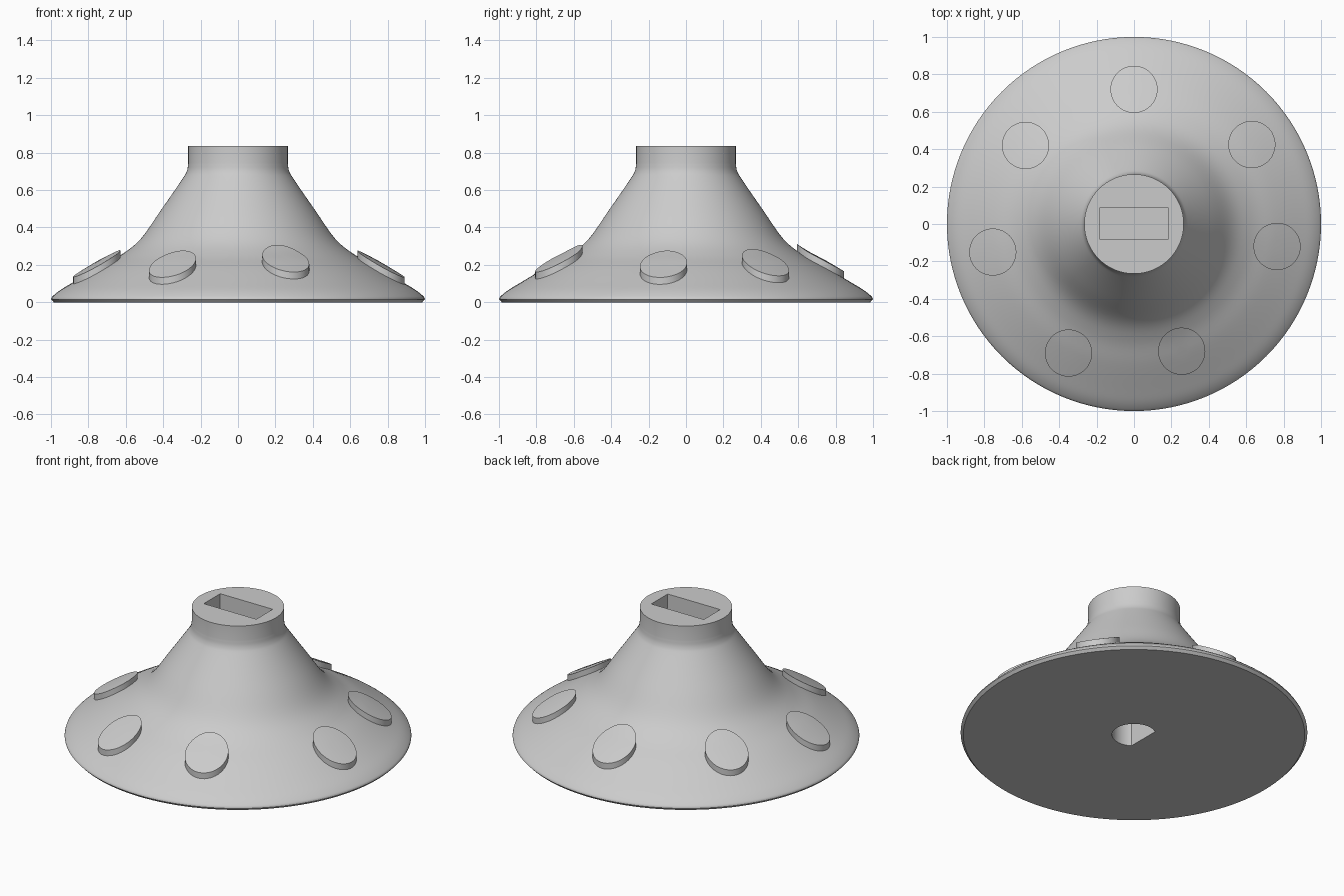
import bpy, bmesh, math
from mathutils import Vector

cube = bpy.data.objects.get("Cube")
if cube:
    bpy.data.objects.remove(cube, do_unlink=True)

grey = bpy.data.materials.new("light grey")
grey.use_nodes = True
GREY = (0.6, 0.6, 0.6, 1)
grey.diffuse_color = GREY
grey.node_tree.nodes["Principled BSDF"].inputs["Base Color"].default_value = GREY

# Flared body outline from rim to neck, as (radius, height)
KEYS = [(1, 0.016), (0.992, 0.031), (0.952, 0.064), (0.88, 0.108), (0.75, 0.185),
        (0.626, 0.253), (0.522, 0.337), (0.418, 0.484), (0.302, 0.652),
        (0.274, 0.7), (0.266, 0.745)]
HEIGHT = 0.835


def smooth_curve(points, steps=5):
    """Catmull-Rom curve through the points."""
    p = [Vector(q) for q in points]
    p = [2 * p[0] - p[1]] + p + [2 * p[-1] - p[-2]]
    out = []
    for a, b, c, d in zip(p, p[1:], p[2:], p[3:]):
        for i in range(steps):
            t = i / steps
            out.append(0.5 * (2 * b + (c - a) * t + (2 * a - 5 * b + 4 * c - d) * t * t
                              + (3 * b - a - 3 * c + d) * t ** 3))
    return out + [p[-2]]


SURFACE = smooth_curve(KEYS)


def surface_height(r):
    for a, b in zip(SURFACE, SURFACE[1:]):
        if b.x <= r <= a.x:
            return a.y + (b.y - a.y) * (a.x - r) / (a.x - b.x)
    return 0


def finish(name, bm, smooth=True):
    bmesh.ops.recalc_face_normals(bm, faces=bm.faces)
    mesh = bpy.data.meshes.new(name)
    bm.to_mesh(mesh)
    bm.free()
    mesh.materials.append(grey)
    obj = bpy.data.objects.new(name, mesh)
    bpy.context.collection.objects.link(obj)
    if smooth:
        shade(obj)
    return obj


def shade(obj):
    bpy.ops.object.select_all(action="DESELECT")
    obj.select_set(True)
    bpy.context.view_layer.objects.active = obj
    bpy.ops.object.shade_smooth_by_angle(angle=math.radians(30))


def ring(bm, radius, count, place):
    """Ring of vertices; place maps plan x, y to a 3D point."""
    return [bm.verts.new(place(radius * math.cos(i * math.tau / count),
                               radius * math.sin(i * math.tau / count)))
            for i in range(count)]


def bridge(bm, low, high):
    n = len(low)
    for i in range(n):
        j = (i + 1) % n
        bm.faces.new((low[i], low[j], high[j], high[i]))


def prism(name, outline, z0, z1):
    bm = bmesh.new()
    low, high = ([bm.verts.new((x, y, z)) for x, y in outline] for z in (z0, z1))
    bridge(bm, low, high)
    bm.faces.new(low)
    bm.faces.new(high)
    return finish(name, bm, False)


# Body of revolution with a small bevel under the rim
bm = bmesh.new()
outline = [(0.985, 0)] + [tuple(p) for p in SURFACE] + [(0.266, HEIGHT)]
rings = [ring(bm, r, 128, lambda x, y, z=z: (x, y, z)) for r, z in outline]
for low, high in zip(rings, rings[1:]):
    bridge(bm, low, high)
bm.faces.new(rings[0])
bm.faces.new(rings[-1])
body = finish("flared_body", bm, False)

# Cutters: rectangular socket in the neck, D-shaped shaft hole underneath
socket = prism("socket_cutter", [(-0.185, -0.08), (0.185, -0.08), (0.185, 0.085), (-0.185, 0.085)],
               HEIGHT - 0.3, HEIGHT + 0.1)
limit = math.acos(-0.07 / 0.127)
angles = [limit * (i / 20 - 1) for i in range(41)]
shaft = prism("shaft_cutter", [(0.127 * math.cos(a), 0.127 * math.sin(a)) for a in angles], -0.1, 0.3)

bpy.context.view_layer.objects.active = body
for cutter in (socket, shaft):
    cut = body.modifiers.new(cutter.name, "BOOLEAN")
    cut.operation, cut.solver, cut.object = "DIFFERENCE", "EXACT", cutter
    bpy.ops.object.modifier_apply(modifier=cut.name)
    bpy.data.objects.remove(cutter, do_unlink=True)
shade(body)

# Raised round buttons that follow the slope, with upright sides
CENTRES = [(0, 0.72), (0.63, 0.425), (0.765, -0.12), (0.255, -0.68),
           (-0.35, -0.69), (-0.755, -0.15), (-0.58, 0.42)]
for number, (cx, cy) in enumerate(CENTRES, 1):
    def place(x, y, lift=0.037):
        px, py = cx + x, cy + y
        return px, py, surface_height(math.hypot(px, py)) + lift

    bm = bmesh.new()
    rings = [ring(bm, 0.126, 48, lambda x, y: place(x, y, -0.02))]
    rings += [ring(bm, 0.126 * k / 4, 48, place) for k in (4, 3, 2, 1)]
    for low, high in zip(rings, rings[1:]):
        bridge(bm, low, high)
    bm.faces.new(rings[0])
    bm.faces.new(rings[-1])
    finish(f"button_{number}", bm)
